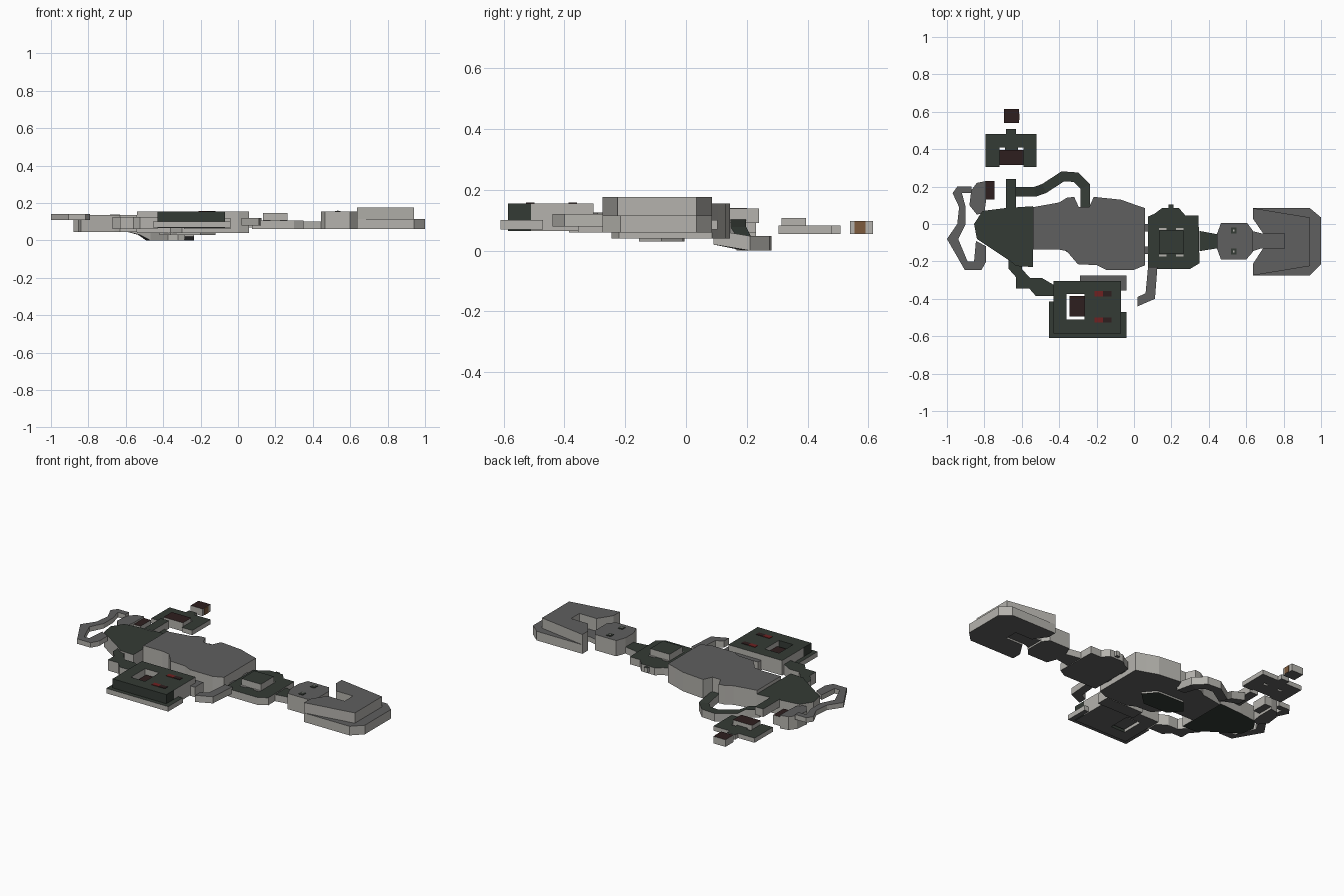
import bpy, math
from mathutils import Vector


def material(name, r, g, b):
    m = bpy.data.materials.new(name)
    m.diffuse_color = (r, g, b, 1)
    return m


LIGHT = material("light grey", 0.46, 0.45, 0.42)
GREY = material("dark grey", 0.115, 0.115, 0.115)
GREEN = material("dark green", 0.034, 0.043, 0.035)
MAROON = material("dark maroon", 0.027, 0.013, 0.013)
RED = material("red", 0.16, 0.015, 0.015)
BROWN = material("brown", 0.2, 0.1, 0.045)


def build(name, points, lows, highs, top, side, bottom):
    """Upright prism of an outline, coloured by face direction."""
    area = sum(a[0] * b[1] - b[0] * a[1]
               for a, b in zip(points, points[1:] + points[:1]))
    if area < 0:
        points, lows, highs = points[::-1], lows[::-1], highs[::-1]
    n = len(points)
    verts = [(x, y, z) for (x, y), z in zip(points, lows)]
    verts += [(x, y, z) for (x, y), z in zip(points, highs)]
    faces = [tuple(range(n))[::-1], tuple(range(n, 2 * n))]
    faces += [(i, (i + 1) % n, (i + 1) % n + n, i + n) for i in range(n)]
    mesh = bpy.data.meshes.new(name)
    mesh.from_pydata(verts, [], faces)
    for m in (top, side, bottom):
        mesh.materials.append(m)
    for p in mesh.polygons:
        p.material_index = 2 if p.index == 0 else 0 if p.index == 1 else 1
    obj = bpy.data.objects.new(name, mesh)
    bpy.context.collection.objects.link(obj)
    return obj


def prism(name, points, z0, z1, top=GREY, side=LIGHT, bottom=GREY):
    n = len(points)
    return build(name, points, [z0] * n, [z1] * n, top, side, bottom)


def box(name, x0, x1, y0, y1, z0, z1, top=GREY, side=LIGHT, bottom=GREY):
    return prism(name, [(x0, y0), (x1, y0), (x1, y1), (x0, y1)], z0, z1, top, side, bottom)


def ribbon(name, path, width, height, top):
    """Flat band following (x, y, z) centre points, built as linked segments."""
    pts = [Vector(p) for p in path]
    left, right = [], []
    for i, p in enumerate(pts):
        a = (p - pts[i - 1]).xy.normalized() if i else None
        b = (pts[i + 1] - p).xy.normalized() if i + 1 < len(pts) else None
        d = ((a or b) + (b or a)).normalized()
        w = width / 2 / max(0.5, d.dot(a or b))
        left.append((p.x - d.y * w, p.y + d.x * w))
        right.append((p.x + d.y * w, p.y - d.x * w))
    for i in range(len(pts) - 1):
        z = [pts[i].z, pts[i + 1].z, pts[i + 1].z, pts[i].z]
        build(f"{name}_{i + 1}", [left[i], left[i + 1], right[i + 1], right[i]],
              z, [v + height for v in z], top, LIGHT, GREY)


# central body with underside plate
prism("main_body", [(-0.54, 0.09), (-0.4, 0.115), (-0.36, 0.14), (-0.32, 0.145), (-0.295, 0.09),
                    (-0.24, 0.09), (-0.215, 0.145), (-0.07, 0.13), (0.0, 0.105), (0.06, 0.085),
                    (0.06, -0.22), (0.0, -0.245), (-0.15, -0.245), (-0.2, -0.22), (-0.3, -0.215),
                    (-0.36, -0.145), (-0.41, -0.135), (-0.54, -0.135)], 0.04, 0.155)
prism("underside_plate", [(-0.42, -0.08), (-0.36, -0.15), (-0.2, -0.155), (-0.12, -0.08),
                          (-0.18, -0.01), (-0.36, -0.005)], 0.03, 0.041, GREEN, LIGHT, GREEN)

# rear housing, stub and hooked band
prism("rear_housing", [(-0.855, 0.0), (-0.81, 0.07), (-0.69, 0.085), (-0.54, 0.095),
                       (-0.54, -0.23), (-0.63, -0.225), (-0.66, -0.2), (-0.84, -0.08)],
      0.045, 0.135, GREEN, LIGHT, GREEN)
box("rear_stub", -0.685, -0.63, 0.08, 0.24, 0.09, 0.138, GREEN)
prism("hooked_band", [(-0.945, 0.2), (-0.87, 0.2), (-0.87, 0.165), (-0.92, 0.165), (-0.9, 0.09),
                      (-0.9, 0.0), (-0.94, -0.08), (-0.89, -0.2), (-0.855, -0.2), (-0.845, -0.09),
                      (-0.79, -0.12), (-0.79, -0.2), (-0.815, -0.245), (-0.905, -0.245),
                      (-1.0, -0.08), (-0.945, 0.0), (-0.935, 0.09), (-0.97, 0.165)],
      0.11, 0.14)
prism("rear_fin", [(-0.88, 0.1), (-0.87, 0.18), (-0.84, 0.22), (-0.79, 0.23), (-0.79, 0.13),
                   (-0.8, 0.06), (-0.84, 0.05)], 0.045, 0.125)
box("fin_tip", -0.79, -0.745, 0.13, 0.23, 0.06, 0.115, MAROON)

# dropping side tube
ribbon("side_tube", [(-0.63, 0.172, 0.055), (-0.53, 0.172, 0.03), (-0.48, 0.19, 0.0),
                     (-0.38, 0.255, 0.0), (-0.31, 0.25, 0.0), (-0.26, 0.2, 0.0),
                     (-0.26, 0.09, 0.02)], 0.052, 0.048, GREEN)

# bent strap to the side box
prism("bent_strap", [(-0.67, -0.19), (-0.67, -0.24), (-0.63, -0.285), (-0.63, -0.345),
                     (-0.56, -0.345), (-0.525, -0.385), (-0.43, -0.385), (-0.43, -0.325),
                     (-0.49, -0.29), (-0.555, -0.29), (-0.6, -0.24), (-0.6, -0.19)],
      0.06, 0.125, GREEN)

# side box: four walls round an open window, a flange and painted slots
box("box_front_wall", -0.43, -0.07, -0.585, -0.51, 0.065, 0.155, GREEN, GREEN)
box("box_left_wall", -0.43, -0.36, -0.51, -0.375, 0.065, 0.155, GREEN)
box("box_right_wall", -0.265, -0.07, -0.51, -0.375, 0.065, 0.155, GREEN)
box("box_back_wall", -0.43, -0.07, -0.375, -0.305, 0.065, 0.155, GREEN)
box("box_flange_front", -0.455, -0.04, -0.61, -0.58, 0.07, 0.1, GREEN)
box("box_flange_left", -0.455, -0.42, -0.58, -0.415, 0.07, 0.1, GREEN)
box("box_flange_right", -0.075, -0.04, -0.58, -0.47, 0.07, 0.1, GREEN)
box("box_window_block", -0.345, -0.264, -0.495, -0.385, 0.07, 0.125, MAROON)
box("box_back_plate", -0.29, -0.04, -0.355, -0.275, 0.06, 0.12)
for i, y in enumerate((-0.373, -0.513)):
    box(f"box_slot_red_{i}", -0.21, -0.165, y - 0.014, y + 0.014, 0.154, 0.158, RED, RED)
    box(f"box_slot_dark_{i}", -0.165, -0.12, y - 0.014, y + 0.014, 0.154, 0.158, MAROON, MAROON)

# hanging lever under the body front
prism("lever", [(0.075, -0.23), (0.125, -0.23), (0.112, -0.4), (0.02, -0.44), (0.02, -0.39),
                (0.062, -0.37)], 0.08, 0.12)

# front block with raised centre, knob and links
prism("front_block", [(0.075, 0.04), (0.11, 0.055), (0.15, 0.085), (0.24, 0.085), (0.275, 0.045),
                      (0.345, 0.045), (0.35, -0.21), (0.3, -0.24), (0.075, -0.24)],
      0.06, 0.105, GREEN)
box("front_block_riser", 0.135, 0.265, -0.16, -0.035, 0.1, 0.145, GREEN)
box("front_knob", 0.185, 0.21, 0.08, 0.103, 0.07, 0.1, GREEN)
for i, y in enumerate((-0.02, -0.14)):
    box(f"body_link_{i}", 0.05, 0.085, y - 0.02, y + 0.02, 0.07, 0.1)
for i, y in enumerate((-0.027, -0.168)):
    for j, x in enumerate((0.155, 0.245)):
        box(f"riser_trim_{i}{j}", x - 0.02, x + 0.02, y - 0.005, y + 0.005, 0.1, 0.108, LIGHT)

# neck and collar
prism("neck", [(0.35, -0.037), (0.445, -0.055), (0.445, -0.13), (0.35, -0.145)],
      0.06, 0.1, GREEN)
prism("collar", [(0.443, -0.055), (0.465, 0.005), (0.605, 0.005), (0.635, -0.035),
                 (0.635, -0.15), (0.6, -0.19), (0.465, -0.19), (0.443, -0.13)], 0.06, 0.155)
prism("collar_stem", [(0.62, -0.035), (0.68, -0.05), (0.805, -0.05), (0.805, -0.13),
                      (0.68, -0.13), (0.62, -0.15)], 0.07, 0.1)
for i, y in enumerate((-0.035, -0.147)):
    box(f"collar_socket_{i}", 0.518, 0.548, y - 0.016, y + 0.016, 0.154, 0.158, GREEN, GREEN)
    box(f"collar_pin_{i}", 0.528, 0.538, y - 0.005, y + 0.005, 0.157, 0.16, LIGHT)

# forked end in two tiers
inner = [(0.635, -0.215), (0.69, -0.13), (0.805, -0.13), (0.805, -0.05), (0.69, -0.05),
         (0.635, 0.03)]
prism("fork_base", [(0.635, 0.085), (0.94, 0.085), (1.0, 0.035), (1.0, -0.215), (0.94, -0.275),
                    (0.635, -0.275)] + inner, 0.06, 0.115)
prism("fork_top", [(0.635, 0.085), (0.94, 0.035), (0.94, -0.225), (0.635, -0.275)] + inner,
      0.114, 0.177)

# detached sight bracket and tip
prism("bracket", [(-0.795, 0.48), (-0.52, 0.48), (-0.52, 0.305), (-0.59, 0.305), (-0.59, 0.41),
                  (-0.72, 0.41), (-0.72, 0.305), (-0.795, 0.305)], 0.055, 0.083, GREEN)
box("bracket_insert", -0.72, -0.59, 0.315, 0.395, 0.055, 0.107, MAROON)
box("bracket_insert_link", -0.69, -0.62, 0.39, 0.415, 0.055, 0.083, GREEN)
box("bracket_tab", -0.685, -0.63, 0.478, 0.508, 0.055, 0.083, GREEN)
box("bracket_tip", -0.695, -0.615, 0.54, 0.615, 0.055, 0.098, MAROON)
box("tip_patch", -0.616, -0.612, 0.555, 0.59, 0.056, 0.097, BROWN, BROWN, BROWN)
